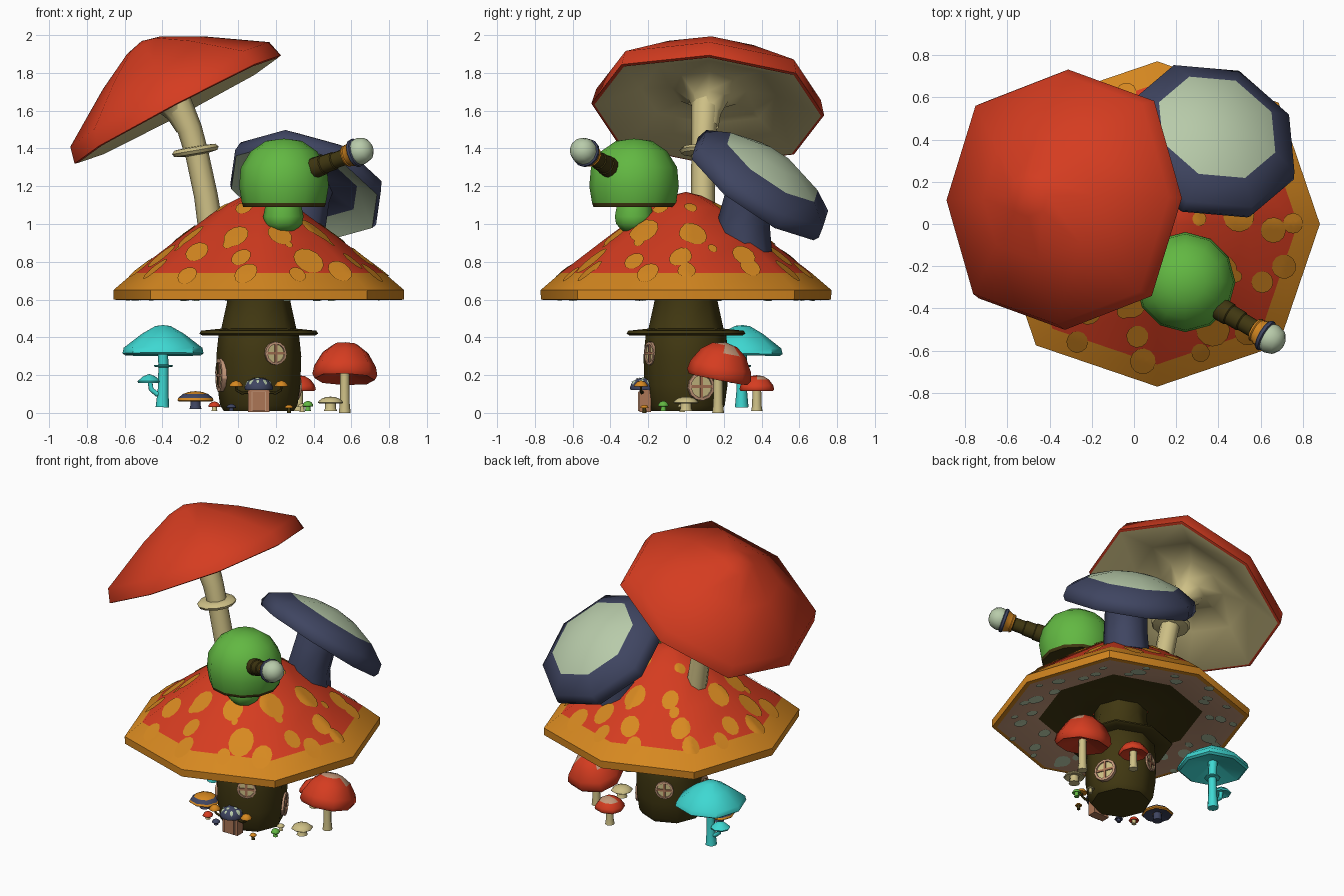
import bpy, math, random
from mathutils import Vector, Matrix
from mathutils.bvhtree import BVHTree

if "Cube" in bpy.data.objects:
    bpy.data.objects.remove(bpy.data.objects["Cube"])

random.seed(4)
Z = Vector((0, 0, 1))


def lin(c):
    c /= 255
    return c / 12.92 if c <= 0.04045 else ((c + 0.055) / 1.055) ** 2.4


MATS = {}
for name, rgb in dict(red=(213, 60, 32), orange=(214, 136, 32), olive=(64, 55, 17),
                      cream=(206, 192, 134), navy=(63, 69, 97), pale=(184, 203, 170),
                      green=(98, 184, 66), teal=(62, 216, 210), brown=(172, 118, 86),
                      taupe=(196, 152, 122)).items():
    MATS[name] = bpy.data.materials.new(name)
    MATS[name].diffuse_color = (*[lin(c) for c in rgb], 1)


def make(name, verts, faces, cols, angle=50):
    me = bpy.data.meshes.new(name)
    me.from_pydata([tuple(v) for v in verts], [], faces)
    used = list(dict.fromkeys(cols))
    for c in used:
        me.materials.append(MATS[c])
    for p, c in zip(me.polygons, cols):
        p.material_index = used.index(c)
        p.use_smooth = True
    me.set_sharp_from_angle(angle=math.radians(angle))
    ob = bpy.data.objects.new(name, me)
    bpy.context.collection.objects.link(ob)
    return ob


def skin(name, rings, cols, angle=50):
    """Join rings of points; a ring of length 1 is a pole."""
    verts, idx, faces, fc = [], [], [], []
    n = max(len(r) for r in rings)
    for r in rings:
        s = len(verts)
        verts += r
        idx.append([s + (i if len(r) > 1 else 0) for i in range(n)])
    for k in range(len(rings) - 1):
        for i in range(n):
            j = (i + 1) % n
            f = [idx[k][i], idx[k][j], idx[k + 1][j], idx[k + 1][i]]
            faces.append(list(dict.fromkeys(f)))
            fc.append(cols if isinstance(cols, str) else cols[min(k, len(cols) - 1)])
    return make(name, verts, faces, fc, angle)


def lathe(name, prof, cols, loc=(0, 0, 0), axis=(0, 0, 1), n=8, angle=50, turn=0, odd=1):
    """Turned profile; odd scales every second corner."""
    m = Matrix.Translation(loc) @ Z.rotation_difference(Vector(axis)).to_matrix().to_4x4()
    rings = []
    for r, z in prof:
        k = n if r > 1e-5 else 1
        ring = []
        for i in range(k):
            a, q = math.tau * i / n + turn, r * (odd if i % 2 else 1)
            ring.append(m @ Vector((q * math.cos(a), q * math.sin(a), z)))
        rings.append(ring)
    return skin(name, rings, cols, angle)


def tube(name, path, col, n=8):
    """path: (x, y, z, radius)"""
    rings = []
    for i, p in enumerate(path):
        a, b = path[max(i - 1, 0)], path[min(i + 1, len(path) - 1)]
        q = Z.rotation_difference(Vector(b[:3]) - Vector(a[:3]))
        rings.append([Vector(p[:3]) + q @ Vector((p[3] * math.cos(math.tau * k / n),
                      p[3] * math.sin(math.tau * k / n), 0)) for k in range(n)])
    return skin(name, [[Vector(path[0][:3])]] + rings + [[Vector(path[-1][:3])]], col)


def box(name, size, m, col):
    v = [m @ Vector((x * size[0] / 2, y * size[1] / 2, z * size[2] / 2))
         for x in (-1, 1) for y in (-1, 1) for z in (-1, 1)]
    f = [(0, 1, 3, 2), (4, 6, 7, 5), (0, 4, 5, 1), (2, 3, 7, 6), (0, 2, 6, 4), (1, 5, 7, 3)]
    return make(name, v, f, [col] * 6, 30)


def spots(name, target, centre, rows, col, up=1, off=0.006):
    """Thin round patches dropped on to a surface; rows of (radius, count, size)."""
    bvh = BVHTree.FromPolygons([v.co for v in target.data.vertices],
                               [p.vertices[:] for p in target.data.polygons])
    verts, faces, n = [], [], 12
    for R, count, size in rows:
        shift = random.random()
        for k in range(count):
            a = math.tau * (k + shift + random.uniform(-.15, .15)) / count
            r, s = R * random.uniform(.95, 1.05), size * random.uniform(.75, 1.2)
            u, t = Vector((math.cos(a), math.sin(a))), Vector((-math.sin(a), math.cos(a)))
            pts = []
            for q in (0, .35, .7, 1):
                for i in range(n if q else 1):
                    w = math.tau * i / n
                    p = centre + u * (r + s * q * math.cos(w)) + t * (s * q * math.sin(w))
                    hit, nrm, _, _ = bvh.ray_cast(Vector((p.x, p.y, 3 * up)), Vector((0, 0, -up)))
                    pts.append(hit + nrm * off if hit else None)
            if None in pts:
                continue
            b = len(verts)
            verts += pts
            for i in range(n):
                j = (i + 1) % n
                new = [[b, b + 1 + i, b + 1 + j]]
                new += [[b + 1 + g * n + i, b + 1 + g * n + n + i, b + 1 + g * n + n + j, b + 1 + g * n + j]
                        for g in (0, 1)]
                faces += new if up > 0 else [f[::-1] for f in new]
    make(name, verts, faces, [col] * len(faces))


def mushroom(name, x, y, z0, zc, h, R, rs, cap, stem, axis=(0, 0, 1), patch=None):
    prof = [(rs, .2 * h), (.92 * R, 0), (R, .12 * h), (.95 * R, .35 * h), (.7 * R, .72 * h),
            (.38 * R, .93 * h), (0, h)]
    ob = lathe(name + "_cap", prof, cap, (x, y, zc), axis, odd=1.05)
    if patch:  # worn patch on the back of the crown
        ob.data.materials.append(MATS[patch])
        for p in ob.data.polygons:
            if p.center.z > zc + .75 * h and p.center.y > y:
                p.material_index = 1
    tube(name + "_stem", [(x, y, z0, rs * 1.2), (x, y, z0 + .3 * (zc - z0), rs),
                          (x, y, zc + .4 * h, rs * .9)], stem)


HX = 0.11
# House trunk, skirt and main cap
lathe("house_trunk", [(0, .01), (.185, .01), (.205, .04), (.22, .15), (.225, .3), (.212, .42), (.2, .44),
                      (.165, .6), (.17, .68)], "olive", (HX, 0, 0))
lathe("house_skirt", [(.2, .425), (.3, .41), (.315, .42), (.305, .435), (.2, .446)], "olive", (HX, 0, 0), odd=1.04)
cap = lathe("main_cap", [(.165, .66), (.3, .675), (.49, .645), (.74, .597), (.768, .6), (.77, .65), (.665, .74),
                         (.43, .92), (.2, 1.09), (.08, 1.15), (0, 1.17)],
            ["olive"] * 2 + ["taupe"] + ["orange"] * 3 + ["red"] * 4, (HX, 0, 0), angle=46, odd=1.055)
c2 = Vector((HX, 0))
spots("cap_spots", cap, c2, [(.2, 6, .04), (.38, 9, .068), (.54, 11, .068), (.46, 9, .027), (.64, 14, .055)],
      "orange")
spots("underside_spots", cap, c2, [(.54, 12, .035), (.61, 14, .045), (.68, 18, .026)], "pale", -1)

# Tall red mushroom
lathe("tall_cap", [(.062, -.1), (.07, -.02), (.105, .06), (.2, .125), (.36, .11), (.6, 0), (.617, .005),
                   (.595, .095), (.3, .285), (.1, .39), (0, .415)], ["cream"] * 5 + ["red"] * 5,
      (-.317, .115, 1.602), (-.465, .05, .883), angle=55, odd=1.06)
tube("tall_stem", [(-.14, .09, .95, .068), (-.17, .09, 1.15, .063), (-.215, .09, 1.36, .062),
                   (-.255, .095, 1.5, .066), (-.3, .1, 1.6, .072), (-.34, .11, 1.68, .08)], "cream")
lathe("tall_stem_ring", [(.06, -.02), (.115, -.012), (.125, .005), (.11, .022), (.06, .025)], "cream",
      (-.225, .09, 1.385), (-.17, 0, 1), n=12)

# Navy mushroom leaning to the back right
lathe("navy_cap", [(.13, .03), (.29, .05), (.42, 0), (.435, .03), (.42, .09), (.3, .165), (.15, .215), (0, .233)],
      ["navy", "pale", "navy", "navy", "navy", "pale"], (.35, .367, 1.17), (.265, .55, .79), angle=45, turn=.39)
tube("navy_stem", [(.32, .31, .85, .145), (.325, .305, 1.0, .14), (.35, .34, 1.14, .135), (.37, .39, 1.24, .15)],
     "navy")

# Green observatory mushroom with spyglass
lathe("green_cap", [(0, 1.1), (.215, 1.09), (.222, 1.11), (.237, 1.2), (.228, 1.3), (.175, 1.385), (.095, 1.44),
                    (0, 1.452)], ["olive", "olive", "green"], (.243, -.275, 0), n=12, angle=60)
lathe("green_stem", [(0, .955), (.065, .965), (.1, 1.0), (.107, 1.04), (.095, 1.1)], "green", (.24, -.275, 0), n=10)
lathe("spyglass", [(0, 0), (.056, 0), (.054, .13), (.049, .135), (.048, .2), (.043, .205), (.043, .27), (.056, .275),
                   (.06, .285), (.056, .29), (.07, .325), (.077, .33), (.077, .345), (.069, .35), (.073, .37),
                   (.06, .41), (.03, .432), (0, .437)],
      ["olive"] * 7 + ["orange"] * 3 + ["navy"] * 3 + ["pale"],
      (.345, -.365, 1.275), (.315, -.185, .115), n=12, angle=40)


# Round windows with crossed bars, set on the trunk facets
def window(name, deg, z, r):
    a = math.radians(deg)
    d = Vector((math.cos(a), math.sin(a), 0))
    p = Vector((HX, 0, z)) + d * .203
    lathe(name + "_frame", [(r, -.03), (r, .014), (r * .8, .016), (r * .78, .008), (0, .008)],
          ["taupe"] * 3 + ["cream"], p, d, 12, 30)
    m = Matrix.Translation(p + d * .011) @ Matrix.Rotation(a, 4, 'Z')
    box(name + "_bar_upright", (.008, .014, r * 1.7), m, "brown")
    box(name + "_bar_level", (.008, r * 1.7, .014), m, "brown")


for i, (deg, z, r) in enumerate([(-65, .315, .062), (22.5, .14, .075), (192, .2, .09), (112.5, .25, .06)]):
    window(f"window_{i + 1}", deg, z, r)

# Front door with domed porch roof and two lamps
box("door_frame", (.115, .06, .13), Matrix.Translation((HX, -.215, .07)), "brown")
box("door_panel", (.075, .008, .105), Matrix.Translation((HX, -.247, .062)), "taupe")
box("door_leaf", (.067, .008, .1), Matrix.Translation((HX, -.25, .06)), "brown")
roof = lathe("porch_roof", [(0, .12), (.072, .12), (.076, .135), (.062, .165), (.032, .182), (0, .187)], "navy",
             (HX, -.225, 0), n=10)
spots("porch_roof_dots", roof, Vector((HX, -.225)), [(.03, 4, .009), (.056, 9, .01)], "pale", off=.003)
for s, side in ((-1, "left"), (1, "right")):
    tube(side + "_lamp_arm", [(HX + s * .05, -.23, .11, .008), (HX + s * .09, -.235, .105, .008),
                              (HX + s * .117, -.238, .12, .007), (HX + s * .12, -.238, .15, .007)], "olive", 6)
    lathe(side + "_lamp_cap", [(0, .138), (.036, .14), (.036, .148), (.02, .165), (0, .172)], "orange",
          (HX + s * .12, -.238, 0))

# Teal mushroom with a side shoot
lathe("teal_cap", [(.03, .36), (.2, .305), (.215, .315), (.208, .345), (.11, .42), (.04, .46), (0, .465)], "teal",
      (-.397, .29, 0), (0, .02, 1), odd=1.05)
tube("teal_stem", [(-.4, .295, .03, .036), (-.397, .295, .12, .028), (-.395, .295, .25, .026),
                   (-.4, .295, .38, .03)], "teal")
lathe("teal_ring", [(.02, .24), (.05, .245), (.05, .252), (.02, .256)], "teal", (-.395, .295, 0))
tube("teal_shoot", [(-.4, .295, .1, .014), (-.43, .295, .1, .014), (-.46, .295, .125, .013),
                    (-.468, .295, .18, .013)], "teal")
lathe("teal_shoot_cap", [(.012, .17), (.058, .158), (.062, .168), (.03, .195), (0, .206)], "teal", (-.47, .295, 0))

# Mushrooms around the base: x, y, base z, cap z, cap height, cap radius, stem radius
mushroom("red_large", .565, .17, 0, .178, .2, .172, .026, "red", "cream", (.03, .2, 1), "taupe")
mushroom("red_small", .32, .375, .01, .115, .085, .092, .025, "red", "cream", patch="taupe")
mushroom("cream_low", .49, 0, .01, .05, .036, .066, .03, "cream", "cream")
mushroom("striped", -.225, -.04, .02, .06, .055, .096, .028,
         ["navy", "orange", "orange", "navy", "orange", "orange"], "navy")
mushroom("red_tiny", -.125, -.15, .01, .03, .03, .032, .014, "red", "cream")
mushroom("navy_tiny", -.035, -.19, .01, .025, .022, .026, .012, "navy", "navy")
mushroom("green_tiny", .37, -.12, .01, .035, .028, .028, .014, "green", "green")
mushroom("orange_tiny", .27, -.22, 0, .025, .018, .022, .01, "orange", "olive")
mushroom("cream_tiny", .34, -.02, .005, .03, .02, .025, .012, "cream", "cream")

for m in bpy.data.materials:
    if m.users and not m.is_grease_pencil:
        m.use_nodes = True
        m.node_tree.nodes["Principled BSDF"].inputs["Base Color"].default_value = m.diffuse_color
